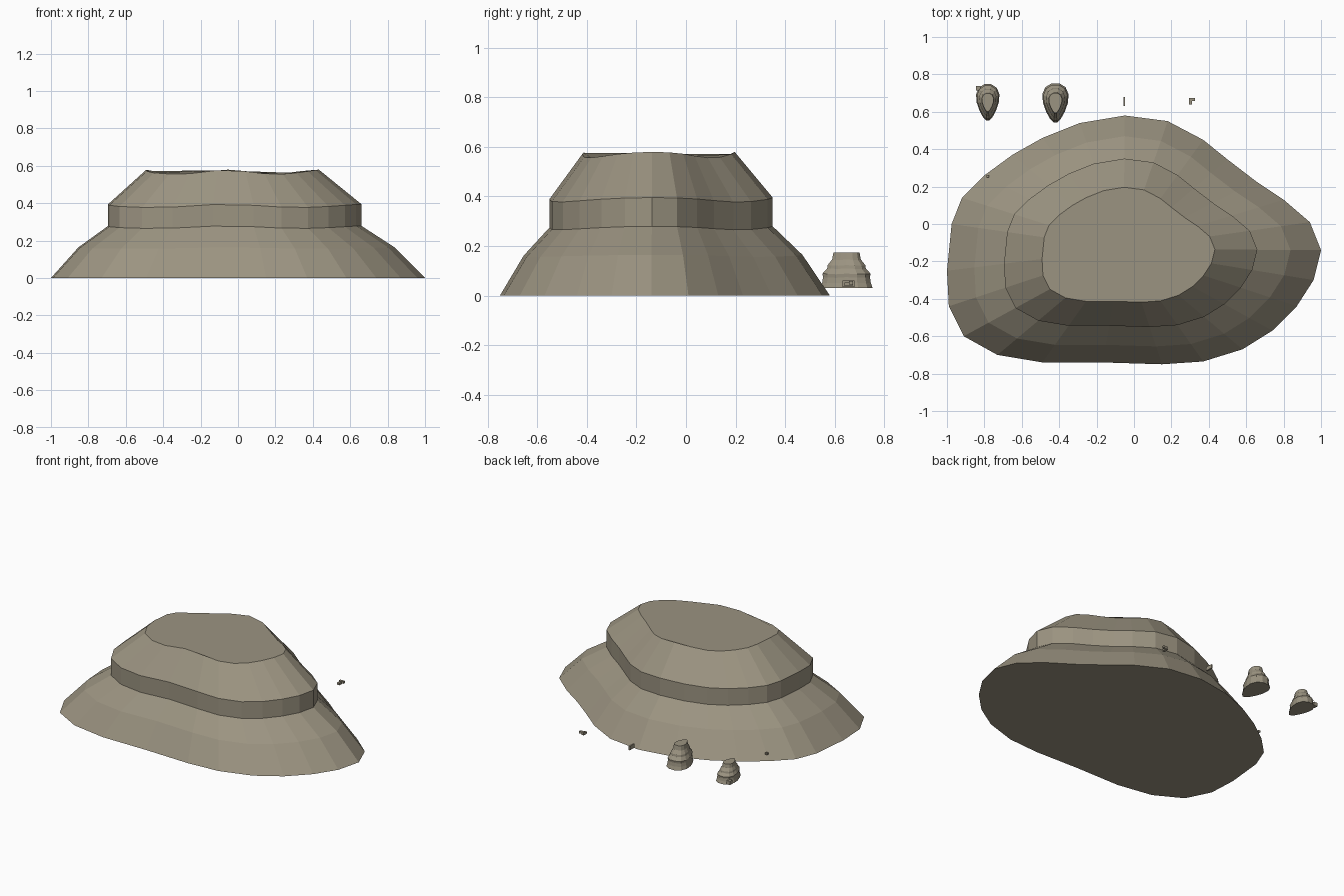
import bpy, bmesh, math
from mathutils import Vector

old = bpy.data.objects.get("Cube")
if old:
    bpy.data.objects.remove(old, do_unlink=True)

rock = bpy.data.materials.new("sandy grey rock")
rock.use_nodes = True
rock_colour = (0.33, 0.295, 0.22, 1)
rock.diffuse_color = rock_colour
rock.node_tree.nodes["Principled BSDF"].inputs["Base Color"].default_value = rock_colour


def finish(name, bm):
    """Turn a bmesh into a flat shaded rock object."""
    bmesh.ops.recalc_face_normals(bm, faces=bm.faces)
    mesh = bpy.data.meshes.new(name)
    bm.to_mesh(mesh)
    bm.free()
    mesh.materials.append(rock)
    obj = bpy.data.objects.new(name, mesh)
    bpy.context.collection.objects.link(obj)
    return obj


def terraces(name, outline, centre, tiers):
    """Loft an outline upward; each tier is (scale, height, rim wave)."""
    bm = bmesh.new()
    c = Vector(centre)
    rings = []
    for scale, height, wave in tiers:
        ring = []
        for point in outline:
            d = Vector(point) - c
            p = c + d * scale
            z = height + wave * math.cos(4 * math.atan2(d.y, d.x))
            ring.append(bm.verts.new((p.x, p.y, z)))
        rings.append(ring)
    count = len(outline)
    for low, high in zip(rings, rings[1:]):
        for i in range(count):
            j = (i + 1) % count
            bm.faces.new((low[i], low[j], high[j], high[i]))
    bm.faces.new(rings[0][::-1])
    bm.faces.new(rings[-1])
    return finish(name, bm)


def chip(name, boxes):
    """Small loose stone made of boxes given as (centre, size)."""
    bm = bmesh.new()
    for centre, size in boxes:
        made = bmesh.ops.create_cube(bm, size=1)["verts"]
        bmesh.ops.scale(bm, vec=size, verts=made)
        bmesh.ops.translate(bm, vec=centre, verts=made)
    return finish(name, bm)


def egg(cx, cy, half_width, half_length, count=14):
    """Egg outline that narrows towards the front."""
    points = []
    for i in range(count):
        a = math.tau * i / count
        points.append((cx + half_width * math.cos(a) * (0.9 + 0.35 * math.sin(a)),
                       cy + half_length * math.sin(a)))
    return points


# Main mesa: skirt, upright cliff band, upper slope and flat top
mesa_outline = [
    (1, -.14), (.94, .01), (.8, .13), (.65, .23), (.5, .345), (.37, .45),
    (.18, .55), (-.05, .58), (-.29, .54), (-.49, .46), (-.65, .37),
    (-.8, .26), (-.92, .14), (-.975, 0), (-1, -.25), (-.99, -.44),
    (-.91, -.6), (-.73, -.7), (-.49, -.74), (-.17, -.74), (.15, -.75),
    (.37, -.735), (.58, -.67), (.74, -.57), (.87, -.44), (.96, -.3)]
terraces("mesa", mesa_outline, (-.055, -.133), [
    (1, 0, 0), (.845, .16, .004), (.677, .272, .007),
    (.677, .386, .009), (.462, .567, .012)])

# Two small stacked rocks behind the mesa
stack_profile = [
    (1, 0, 0), (.93, .15, 0), (.9, .3, .01), (.92, .4, .01), (.74, .55, .01),
    (.72, .64, .01), (.55, .8, .01), (.5, 1, 0)]
for name, x, y, width, length, height in (
        ("tall_stack", -.42, .647, .074, .108, .143),
        ("short_stack", -.782, .65, .066, .1, .115)):
    tiers = [(s, .03 + h * height, w * height) for s, h, w in stack_profile]
    terraces(name, egg(x, y, width, length), (x, y), tiers)

# Loose chips
chip("stack_chip", [((-.832, .725, .045), (.025, .025, .025))])
chip("thin_chip", [((-.052, .655, .048), (.01, .05, .026))])
chip("corner_chip", [((.31, .665, .052), (.034, .016, .014)),
                     ((.302, .655, .045), (.018, .034, .014))])
chip("tiny_chip", [((-.782, .255, .045), (.014, .014, .012))])
